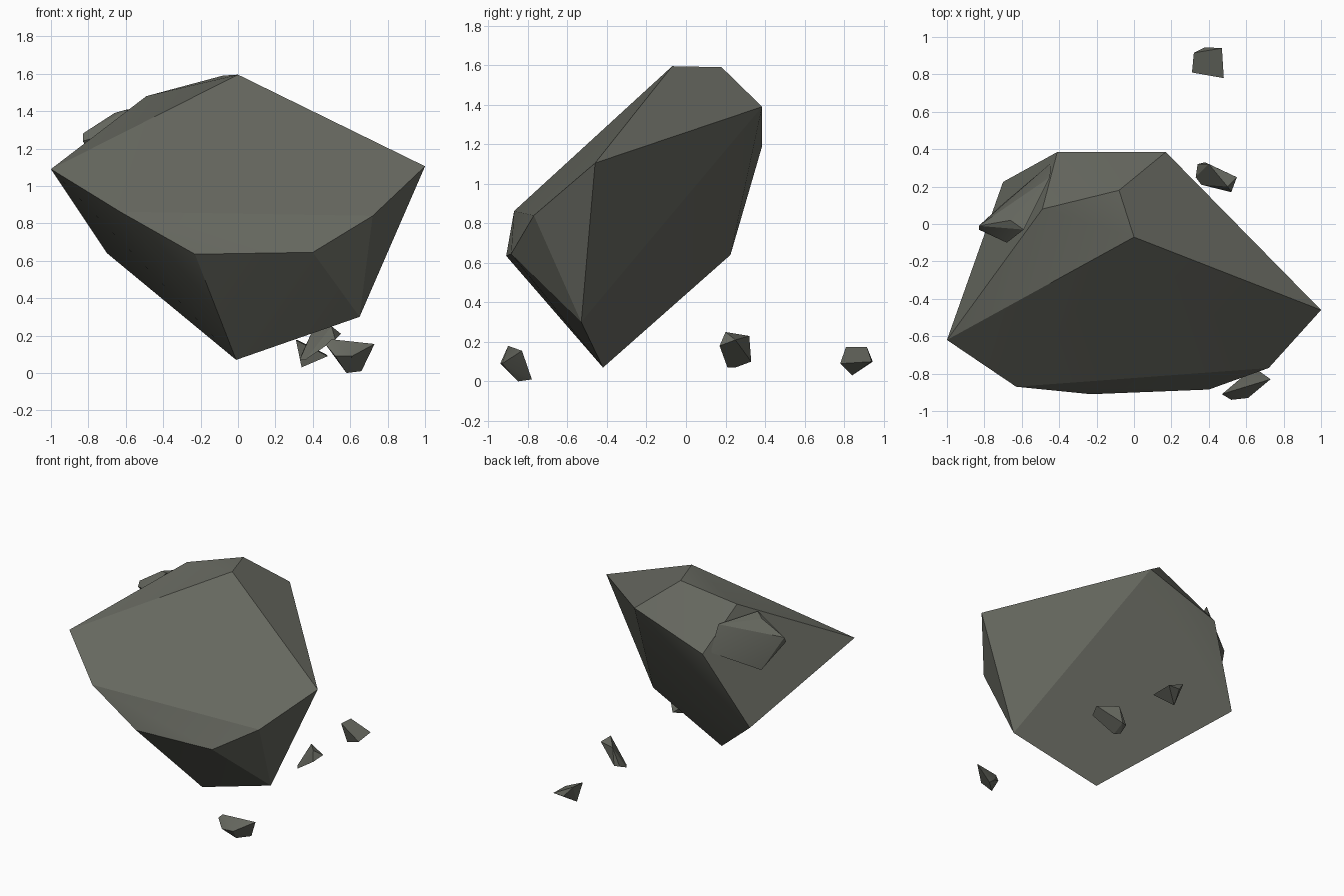
import bpy, bmesh, math

if "Cube" in bpy.data.objects:
    bpy.data.objects.remove(bpy.data.objects["Cube"])

# One dark stone colour for everything
stone = bpy.data.materials.new("dark grey stone")
stone.diffuse_color = (0.135, 0.14, 0.117, 1)
stone.use_nodes = True
stone.node_tree.nodes["Principled BSDF"].inputs["Base Color"].default_value = stone.diffuse_color


def chiselled_rock(name, corners):
    """Convex faceted rock wrapped around a few corner points."""
    bm = bmesh.new()
    for c in corners:
        bm.verts.new(c)
    hull = bmesh.ops.convex_hull(bm, input=bm.verts)
    loose = {g for g in hull["geom_interior"] + hull["geom_unused"]
             if isinstance(g, bmesh.types.BMVert)}
    bmesh.ops.delete(bm, geom=list(loose), context='VERTS')
    # merge nearly coplanar triangles into clean facets
    bmesh.ops.dissolve_limit(bm, angle_limit=math.radians(3),
                             verts=bm.verts, edges=bm.edges)
    bmesh.ops.recalc_face_normals(bm, faces=bm.faces)
    mesh = bpy.data.meshes.new(name)
    bm.to_mesh(mesh)
    bm.free()
    mesh.materials.append(stone)
    ob = bpy.data.objects.new(name, mesh)
    bpy.context.collection.objects.link(ob)
    bpy.ops.object.select_all(action='DESELECT')
    ob.select_set(True)
    bpy.context.view_layer.objects.active = ob
    bpy.ops.object.shade_smooth_by_angle(angle=math.radians(20))
    return ob


# Large floating boulder
chiselled_rock("boulder", [
    (-1, -.62, 1.09), (0, -.07, 1.595), (1, -.46, 1.105), (.72, -.77, .84),
    (.40, -.885, .645), (-.23, -.91, .635), (-.63, -.87, .862),
    (-.01, -.42, .07), (.65, -.53, .30), (-.08, .18, 1.59), (-.49, .08, 1.48),
    (.17, .385, 1.39), (-.41, .385, 1.19), (-.70, .225, .64)])

# Flat chunk set into the upper back left facet
chiselled_rock("embedded_chunk", [
    (-.83, -.01, 1.28), (-.83, -.03, 1.24), (-.71, .10, 1.04),
    (-.44, .33, 1.19), (-.45, .25, 1.38), (-.66, .02, 1.39),
    (-.59, -.03, 1.41), (-.68, -.10, 1.28), (-.55, .08, 1.15)])

# Loose fragments around the foot
chiselled_rock("back_fragment", [
    (.31, .81, .175), (.32, .915, .175), (.38, .945, .10), (.47, .94, .10),
    (.48, .78, .09), (.34, .84, .03)])

chiselled_rock("middle_fragment", [
    (.33, .25, .07), (.34, .32, .10), (.38, .33, .10), (.40, .32, .23),
    (.55, .25, .21), (.52, .17, .18), (.50, .20, .25), (.36, .21, .07)])

chiselled_rock("front_fragment", [
    (.47, -.91, .15), (.50, -.90, .18), (.73, -.83, .155), (.66, -.78, .01),
    (.58, -.85, 0), (.52, -.94, .09), (.61, -.93, .09), (.60, -.80, .06)])
